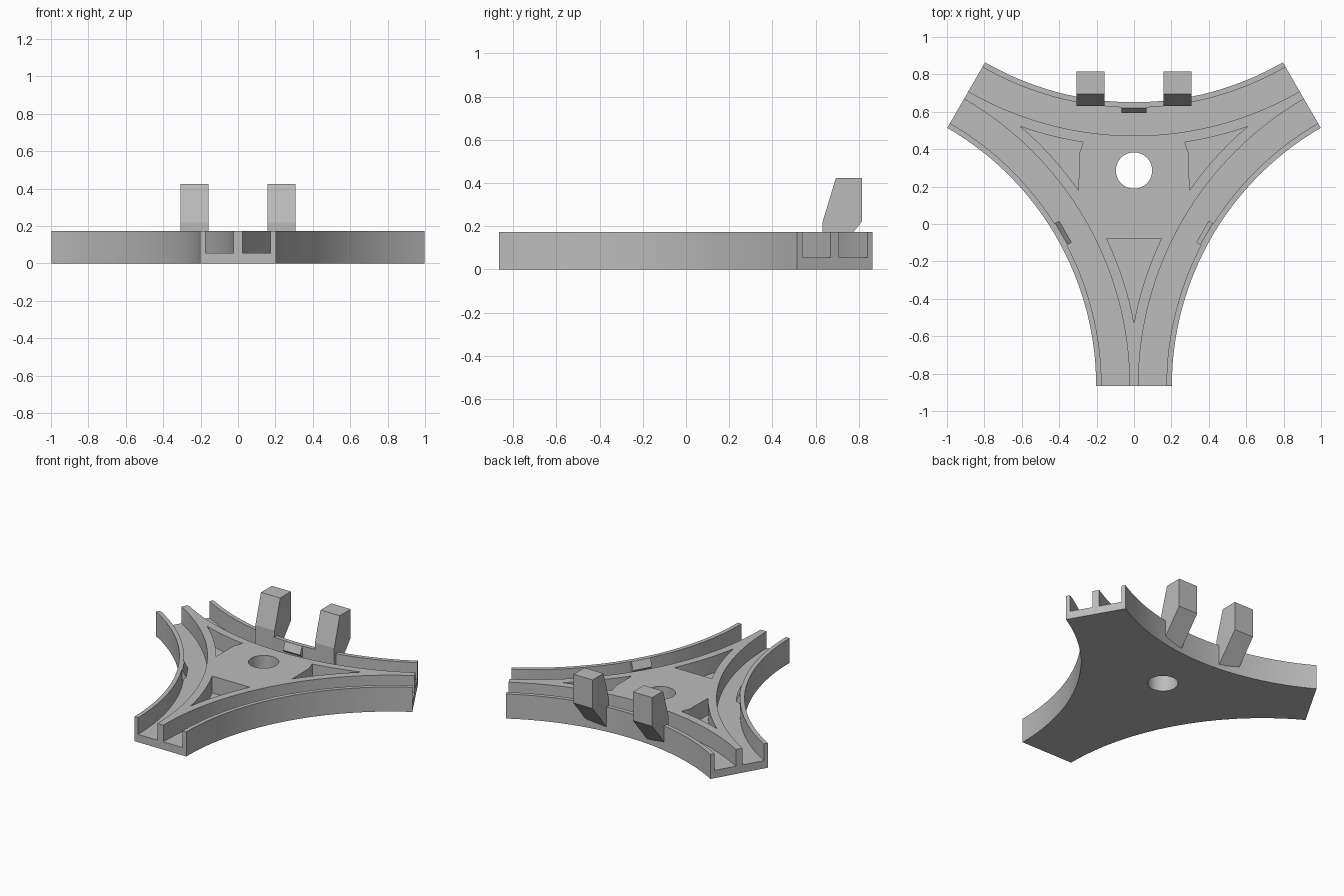
import bpy, bmesh, math
from mathutils import Vector

if "Cube" in bpy.data.objects:
    bpy.data.objects.remove(bpy.data.objects["Cube"])

HEIGHT, FLOOR = 0.173, 0.055
MID = Vector((0, 0.171))          # centre of the three arms
REACH = 1.036                     # centre to arm end
R_OUT, R_WALL, R_RIB, R_POCKET = 1.592, 1.621, 1.771, 1.826

grey = bpy.data.materials.new("light grey plastic")
grey.diffuse_color = (0.5, 0.5, 0.5, 1)
grey.use_nodes = True
grey.node_tree.nodes["Principled BSDF"].inputs["Base Color"].default_value = grey.diffuse_color


def polar(c, r, a):
    a = math.radians(a)
    return Vector((c[0] + r * math.cos(a), c[1] + r * math.sin(a)))


def arc(c, r, a0, a1, n=32):
    return [polar(c, r, a0 + (a1 - a0) * i / n) for i in range(n + 1)]


def arc_between(c, p, q, n=12):
    """Pocket-wall arc around c, spanning the directions of p and q."""
    a0, a1 = [math.degrees(math.atan2(v[1] - c[1], v[0] - c[0])) for v in (p, q)]
    d = (a1 - a0 + 180) % 360 - 180
    return arc(c, R_POCKET, a0, a0 + d, n)


def prism(name, points, offset):
    """Extrude a closed outline of 3D points along offset."""
    bm = bmesh.new()
    face = bm.faces.new([bm.verts.new(p) for p in points])
    top = bmesh.ops.extrude_face_region(bm, geom=[face])["geom"]
    bmesh.ops.translate(bm, vec=offset,
                        verts=[v for v in top if isinstance(v, bmesh.types.BMVert)])
    bmesh.ops.recalc_face_normals(bm, faces=bm.faces)
    mesh = bpy.data.meshes.new(name)
    bm.to_mesh(mesh)
    bm.free()
    mesh.materials.append(grey)
    ob = bpy.data.objects.new(name, mesh)
    bpy.context.collection.objects.link(ob)
    return ob


def plan(name, outline, z0, z1):
    return prism(name, [(p[0], p[1], z0) for p in outline], (0, 0, z1 - z0))


def select(ob):
    bpy.ops.object.select_all(action='DESELECT')
    ob.select_set(True)
    bpy.context.view_layer.objects.active = ob


def cut(body, cutter):
    cutter.hide_render = True
    select(body)
    mod = body.modifiers.new("cut", 'BOOLEAN')
    mod.operation, mod.solver, mod.object = 'DIFFERENCE', 'EXACT', cutter
    bpy.ops.object.modifier_apply(modifier=mod.name)
    bpy.data.objects.remove(cutter)


# Centres of the three concave sides: back, front left, front right
sides = [(a, polar(MID, 2 * REACH, a)) for a in (90, 210, 330)]
back, left, right = [c for _, c in sides]

# Three-armed body with concave sides
outline = []
for a, c in sides:
    outline += arc(c, R_OUT, a + 210, a + 150)
body = plan("track_body", outline, 0, HEIGHT)

# Curved grooves along each side
for a, c in sides:
    band = arc(c, R_WALL, a + 146, a + 214, 36) + arc(c, R_RIB, a + 214, a + 146, 36)
    cut(body, plan("groove_cutter", band, FLOOR, 0.4))

# Pocket in the front arm
tip = polar(MID, 0.701, 270)
pocket = arc_between(right, tip, (0.145, -0.078)) + arc_between(left, (-0.145, -0.078), tip)[:-1]
cut(body, plan("front_pocket_cutter", pocket, FLOOR, 0.4))

# Mirrored pockets in the two rear arms
tip = polar(MID, 0.701, 30)
pocket = (arc_between(back, (0.273, 0.436), tip) + arc_between(right, tip, (0.294, 0.18))[1:]
          + [Vector((0.294, 0.377)), Vector((0.283, 0.402))])
for s in (1, -1):
    cut(body, plan("rear_pocket_cutter", [(s * p[0], p[1]) for p in pocket], FLOOR, 0.4))

# Round through hole
cut(body, plan("hole_cutter", arc((0, 0.286), 0.097, 0, 352.5, 47), -0.2, 0.4))
select(body)
bpy.ops.object.shade_smooth_by_angle(angle=math.radians(25))

# Ramped catch on the inside of each outer wall
for a, c in sides:
    inward = (MID - c).normalized()
    across = Vector((-inward.y, inward.x))
    pts = []
    for r, z in ((1.612, HEIGHT - 0.001), (1.624, HEIGHT - 0.001), (1.649, 0.12), (1.612, 0.09)):
        p = c + inward * r - across * 0.067
        pts.append((p.x, p.y, z))
    prism("wall_catch", pts, (across.x * 0.134, across.y * 0.134, 0))

# Pair of upright posts with tapered front and sloped underside
profile = [(0.632, 0.035), (0.66, 0.035), (0.815, 0.222), (0.815, 0.424),
           (0.694, 0.424), (0.632, 0.218)]
for x in (-0.307, 0.157):
    prism("upright_post", [(x, y, z) for y, z in profile], (0.15, 0, 0))
